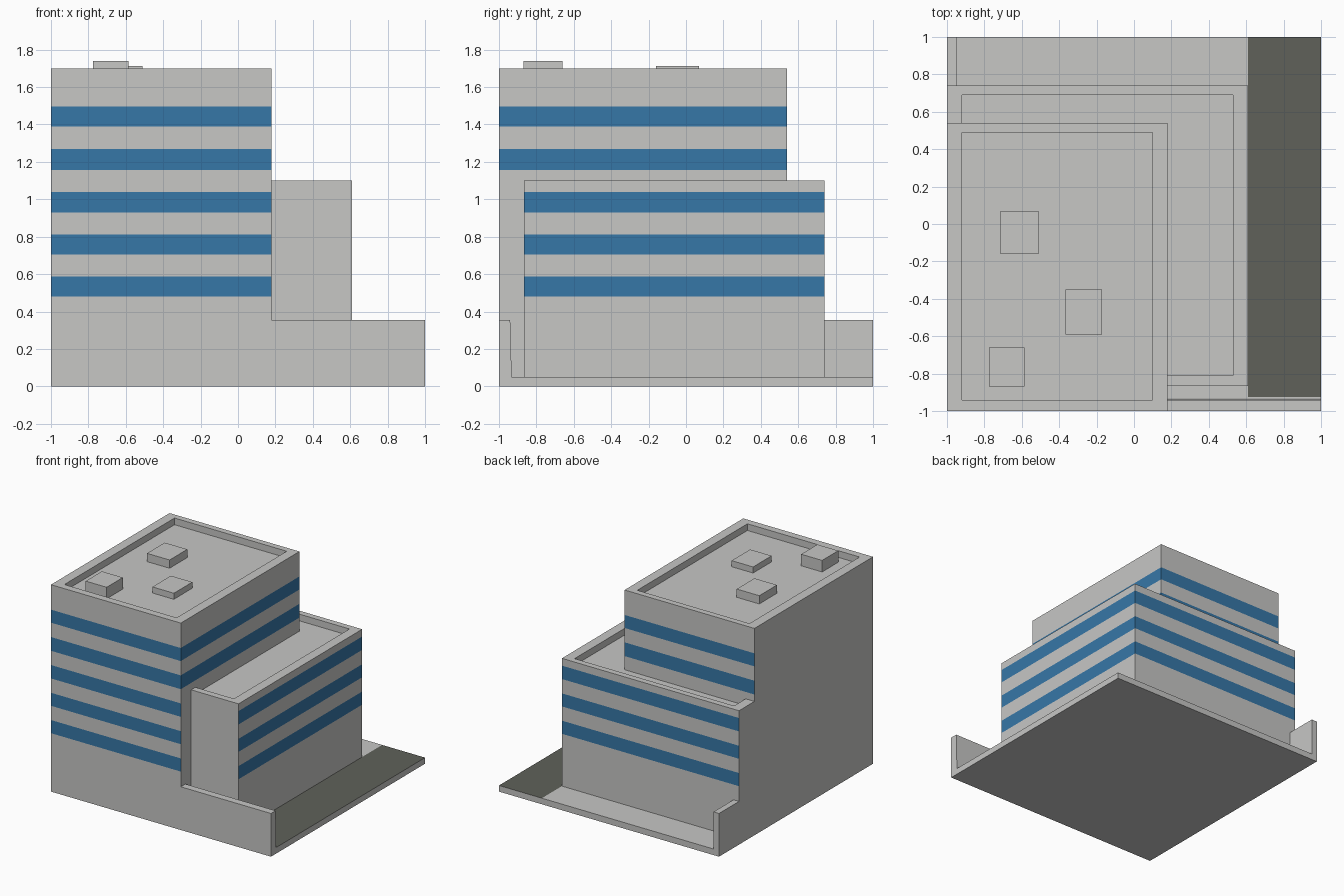
import bpy, bmesh

if "Cube" in bpy.data.objects:
    bpy.data.objects.remove(bpy.data.objects["Cube"])


def material(name, rgb):
    m = bpy.data.materials.new(name)
    m.diffuse_color = (*rgb, 1)
    m.use_nodes = True
    m.node_tree.nodes["Principled BSDF"].inputs["Base Color"].default_value = m.diffuse_color
    return m


GREY = material("light concrete", (0.57, 0.57, 0.56))
BLUE = material("window blue", (0.037, 0.185, 0.39))
DARK = material("dark paving", (0.115, 0.12, 0.102))

SLAB = 0.05
BANDS = [(0.48, 0.588), (0.705, 0.812), (0.93, 1.04), (1.157, 1.27), (1.388, 1.495)]


def finish(name, bm, mats):
    bmesh.ops.remove_doubles(bm, verts=bm.verts, dist=1e-5)
    me = bpy.data.meshes.new(name)
    bm.to_mesh(me)
    bm.free()
    for m in mats:
        me.materials.append(m)
    ob = bpy.data.objects.new(name, me)
    bpy.context.collection.objects.link(ob)
    return ob


def face(bm, pts, index=0):
    f = bm.faces.new([bm.verts.new(p) for p in pts])
    f.material_index = index


def prism(name, profile, axis, lo, hi, mat):
    """Extrude a closed 2D profile along z (profile xy) or x (profile yz)."""
    bm = bmesh.new()
    place = (lambda a, b, t: (a, b, t)) if axis == "z" else (lambda a, b, t: (t, a, b))
    n = len(profile)
    face(bm, [place(*p, lo) for p in reversed(profile)])
    face(bm, [place(*p, hi) for p in profile])
    for i in range(n):
        a, b = profile[i], profile[(i + 1) % n]
        face(bm, [place(*a, lo), place(*b, lo), place(*b, hi), place(*a, hi)])
    return finish(name, bm, [mat])


def box(name, x0, x1, y0, y1, z0, z1, mat=GREY):
    return prism(name, [(x0, y0), (x1, y0), (x1, y1), (x0, y1)], "z", z0, z1, mat)


def building(name, outer, inner, floor, top, roof, sides):
    """Walls along a path with window bands, a parapet and a sunken roof.
    sides gives, for each wall, the window bands it carries."""
    bm = bmesh.new()
    for i, bands in enumerate(sides):
        a, b, c, d = outer[i], outer[i + 1], inner[i + 1], inner[i]
        levels = [SLAB] + [z for band in bands for z in band] + [top]
        for k in range(len(levels) - 1):
            z0, z1 = levels[k], levels[k + 1]
            face(bm, [(*a, z0), (*b, z0), (*b, z1), (*a, z1)], k % 2)
        face(bm, [(*a, top), (*b, top), (*c, top), (*d, top)])
        face(bm, [(*c, roof), (*d, roof), (*d, top), (*c, top)])
    face(bm, [(*p, roof) for p in floor])
    return finish(name, bm, [GREY, BLUE])


# ground slab with a dark paved strip on the right
bm = bmesh.new()
bmesh.ops.create_cube(bm, size=2)
for v in bm.verts:
    v.co.z = SLAB if v.co.z > 0 else 0
for co, no in (((0.61, 0, 0), (1, 0, 0)), ((0, -0.925, 0), (0, 1, 0))):
    bmesh.ops.bisect_plane(bm, geom=bm.verts[:] + bm.edges[:] + bm.faces[:],
                           plane_co=co, plane_no=no)
bm.normal_update()
for f in bm.faces:
    c = f.calc_center_median()
    f.material_index = int(f.normal.z > 0.5 and c.x > 0.61 and c.y > -0.925)
finish("ground_slab", bm, [GREY, DARK])

# low boundary walls
prism("front_wall", [(-1, SLAB), (-0.932, SLAB), (-0.94, 0.355), (-1, 0.355)],
      "x", 0.18, 1, GREY)
box("rear_left_wall", -1, -0.95, 0.74, 1, SLAB, 0.355)

# tall block: front has all bands, right and back only above the low block
outer = [(-1, -1), (0.18, -1), (0.18, 0.54), (-1, 0.54)]
inner = [(-0.92, -0.94), (0.10, -0.94), (0.10, 0.49), (-0.92, 0.49)]
building("tall_block", outer + outer[:1], inner + inner[:1], inner, 1.70, 1.645,
         [BANDS, BANDS[3:], BANDS[3:], []])

# low block wrapping the right and back of the tall block
outer = [(0.18, -0.865), (0.61, -0.865), (0.61, 0.74), (-1, 0.74), (-1, 0.54)]
inner = [(0.18, -0.81), (0.53, -0.81), (0.53, 0.69), (-0.92, 0.69), (-0.92, 0.54)]
building("low_block", outer, inner, inner + [(0.18, 0.54)], 1.10, 1.045,
         [[], BANDS[:3], BANDS[:3], []])

# rooftop plant boxes
box("roof_box_front", -0.775, -0.585, -0.87, -0.66, 1.645, 1.74)
box("roof_box_back", -0.715, -0.51, -0.16, 0.07, 1.645, 1.713)
box("roof_box_right", -0.365, -0.17, -0.59, -0.35, 1.645, 1.695)
